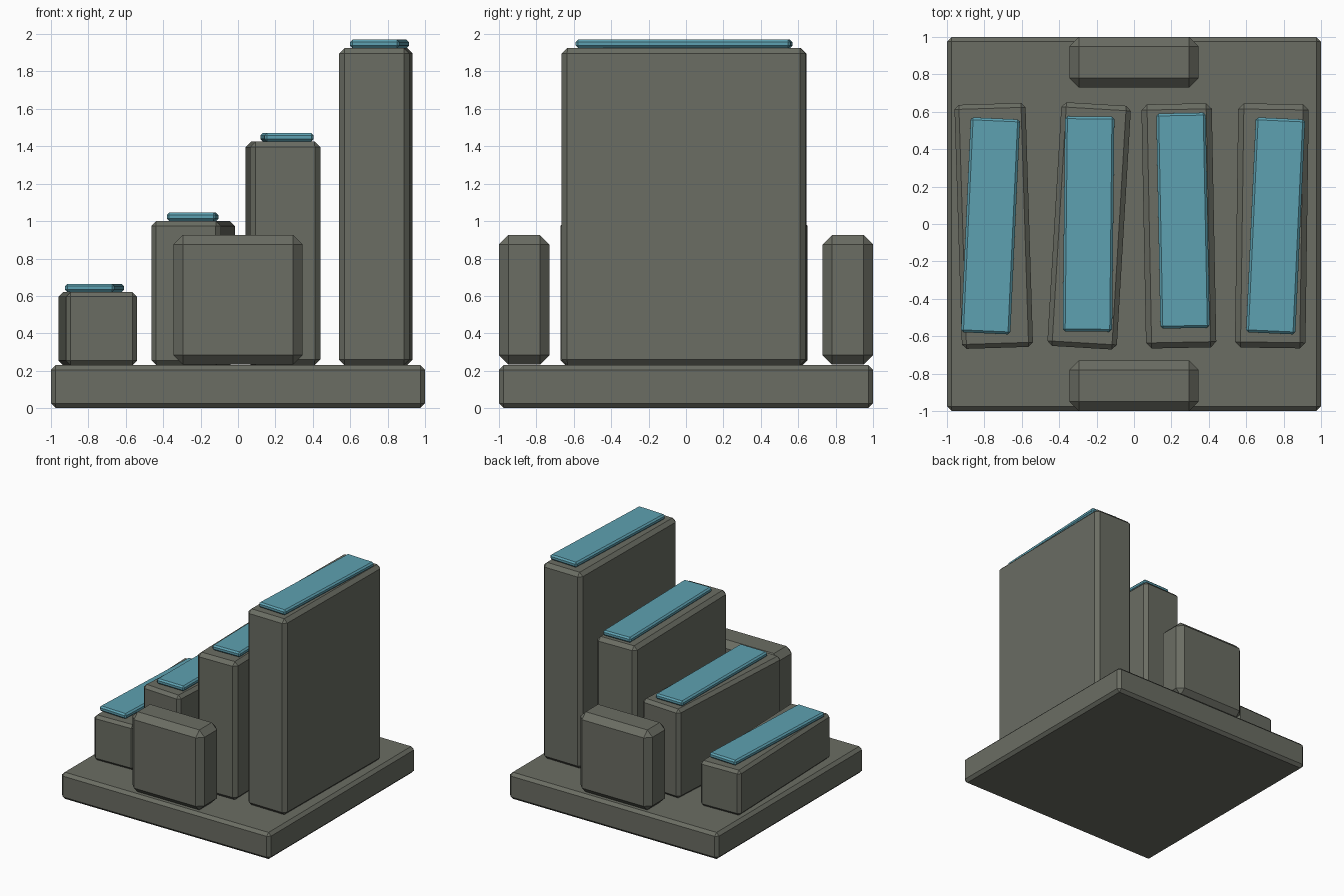
import bpy, bmesh, math
from mathutils import Matrix

if "Cube" in bpy.data.objects:
    bpy.data.objects.remove(bpy.data.objects["Cube"])


def material(name, rgb):
    m = bpy.data.materials.new(name)
    m.diffuse_color = (*rgb, 1.0)
    m.use_nodes = True
    m.node_tree.nodes["Principled BSDF"].inputs["Base Color"].default_value = m.diffuse_color
    return m


stone = material("grey_stone", (0.145, 0.153, 0.125))
teal = material("teal_tread", (0.11, 0.355, 0.44))


def chamfered_box(name, centre, size, z0, z1, chamfer, mat, turn=0.0):
    """Box with all edges chamfered, turned about z by degrees."""
    bm = bmesh.new()
    bmesh.ops.create_cube(bm, size=1.0)
    bmesh.ops.scale(bm, vec=(size[0], size[1], z1 - z0), verts=bm.verts)
    bmesh.ops.bevel(bm, geom=bm.edges[:], offset=chamfer, offset_type='OFFSET',
                    segments=1, affect='EDGES', profile=0.5)
    bmesh.ops.rotate(bm, cent=(0, 0, 0), verts=bm.verts,
                     matrix=Matrix.Rotation(math.radians(turn), 3, 'Z'))
    me = bpy.data.meshes.new(name)
    bm.to_mesh(me)
    bm.free()
    me.materials.append(mat)
    ob = bpy.data.objects.new(name, me)
    ob.location = (centre[0], centre[1], (z0 + z1) / 2)
    bpy.context.collection.objects.link(ob)
    return ob


# Ground slab
BASE = 0.23
chamfered_box("base_slab", (0, 0), (2, 2), 0, BASE, 0.025, stone)

# Four rising steps, each with a tread plate:
# block x, width, top, turn, chamfer, plate x, plate y, plate turn
steps = [
    (-0.75, 0.38, 0.62, 1.8, 0.024, -0.767, -0.01, -2.6),
    (-0.24, 0.372, 1.0, -3.4, 0.026, -0.243, 0.0, -0.6),
    (0.24, 0.376, 1.425, 1.1, 0.03, 0.262, 0.018, 1.1),
    (0.737, 0.377, 1.925, -0.8, 0.03, 0.757, -0.01, -2.6),
]
for i, (x, w, top, turn, ch, px, py, pturn) in enumerate(steps, 1):
    chamfered_box(f"step_block_{i}", (x, -0.01), (w, 1.305), BASE, top, ch, stone, turn)
    chamfered_box(f"step_tread_{i}", (px, py), (0.264, 1.15), top, top + 0.045,
                  0.013, teal, pturn)

# Front and back upright blocks
for side, name in ((-1, "front"), (1, "back")):
    chamfered_box(f"{name}_block", (0, side * 0.865), (0.69, 0.27), BASE + 0.003, 0.925,
                  0.05, stone)
